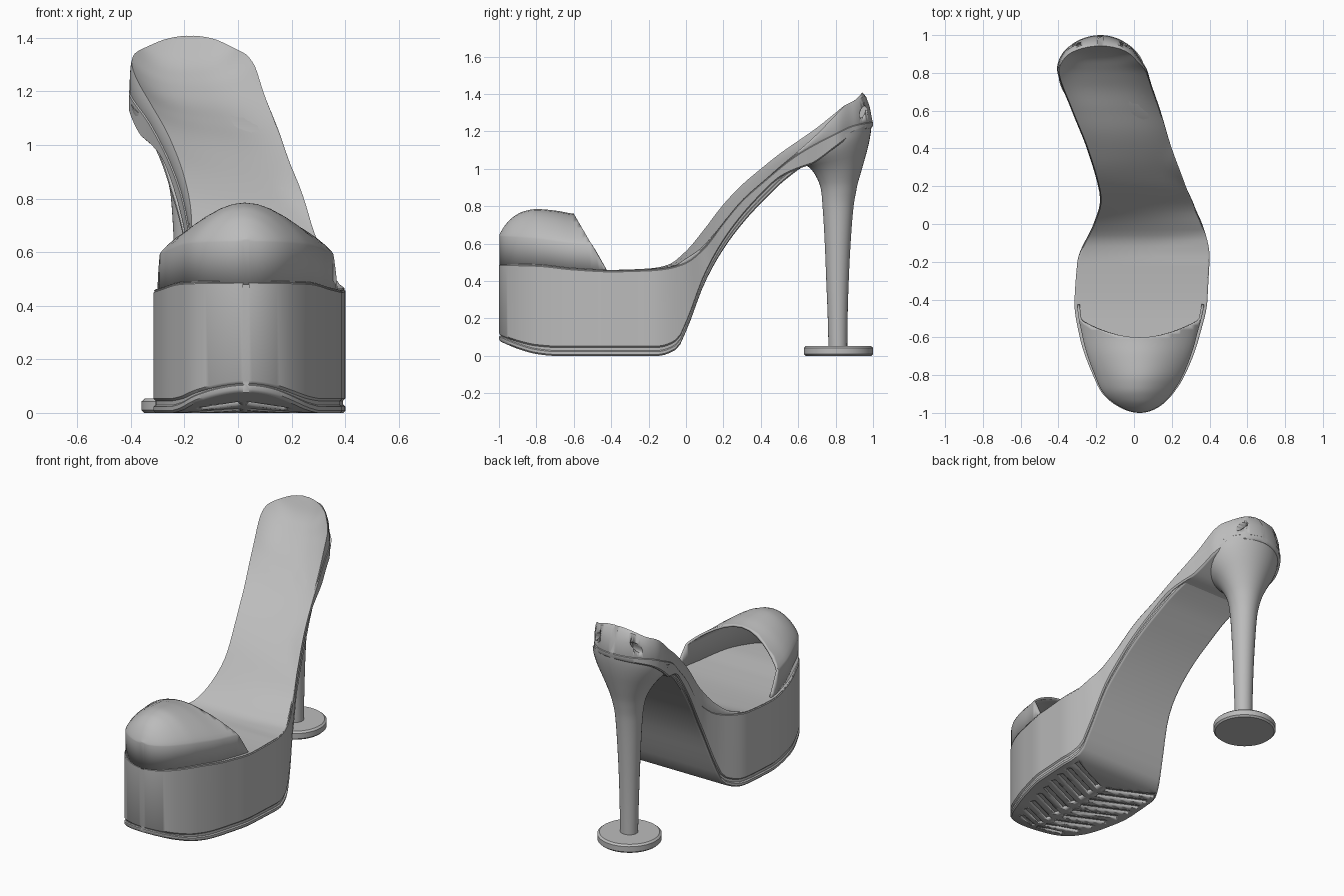
import bpy, bmesh, math
from mathutils import Vector, Matrix

if "Cube" in bpy.data.objects:
    bpy.data.objects.remove(bpy.data.objects["Cube"])

grey = bpy.data.materials.new("plain grey")
grey.use_nodes = True
tint = (0.5, 0.5, 0.5, 1)
grey.diffuse_color = tint
grey.node_tree.nodes["Principled BSDF"].inputs["Base Color"].default_value = tint


def curve(*pts):
    """Smooth profile through (y, value) points, without overshoot."""
    xs, vs = zip(*pts)
    d = [(vs[i + 1] - vs[i]) / (xs[i + 1] - xs[i]) for i in range(len(xs) - 1)]
    m = [d[0]] + [2 * a * b / (a + b) if a * b > 0 else 0 for a, b in zip(d, d[1:])] + [d[-1]]

    def f(x, u=0):
        x = min(max(x, xs[0]), xs[-1])
        i = max(k for k in range(len(d)) if xs[k] <= x)
        h = xs[i + 1] - xs[i]
        t = (x - xs[i]) / h
        return ((1 + 2 * t) * (1 - t) ** 2 * vs[i] + t * (1 - t) ** 2 * h * m[i]
                + t * t * (3 - 2 * t) * vs[i + 1] + t * t * (t - 1) * h * m[i + 1])
    return f


def finish(name, bm, angle=38):
    bmesh.ops.recalc_face_normals(bm, faces=bm.faces[:])
    me = bpy.data.meshes.new(name)
    bm.to_mesh(me)
    bm.free()
    me.materials.append(grey)
    ob = bpy.data.objects.new(name, me)
    bpy.context.collection.objects.link(ob)
    bpy.ops.object.select_all(action='DESELECT')
    ob.select_set(True)
    bpy.context.view_layer.objects.active = ob
    bpy.ops.object.shade_smooth_by_angle(angle=math.radians(angle))
    return ob


def loft(bm, rings, closed=True):
    rows = [[bm.verts.new(p) for p in r] for r in rings]
    n = len(rows[0])
    for a, b in zip(rows, rows[1:]):
        for j in range(n if closed else n - 1):
            k = (j + 1) % n
            bm.faces.new((a[j], a[k], b[k], b[j]))
    bm.faces.new(rows[0])
    if closed:
        bm.faces.new(rows[-1])


def cut(ob, cutter):
    cutter.hide_render = True
    cutter.hide_set(True)
    cutter.display_type = 'WIRE'
    mod = ob.modifiers.new("cut", 'BOOLEAN')
    mod.object = cutter
    mod.solver = 'EXACT'


# Foot outline: centre line and half width; squared widths give round tips
centre = curve((-1, .03), (-.9, .02), (-.8, .026), (-.6, .029), (-.4, .037), (-.2, .05), (0, .073),
               (.1, .068), (.2, .042), (.4, -.025), (.6, -.095), (.8, -.165), (.9, -.183), (1, -.178))
width_squared = curve(*[(y, w * w) for y, w in (
    (-1, 0), (-.9, .185), (-.8, .243), (-.6, .316), (-.4, .352), (-.2, .35), (0, .288), (.1, .25),
    (.2, .232), (.4, .225), (.6, .235), (.8, .24), (.9, .198), (.965, .128), (1, 0))])


def half_width(y):
    return math.sqrt(max(width_squared(y), 0))


COUNT = 110
YS = [-math.cos(math.pi * k / COUNT) for k in range(1, COUNT)]
LOOP = ([Vector((centre(y) - half_width(y), y)) for y in YS]
        + [Vector((centre(y) + half_width(y), y)) for y in reversed(YS)])


def edges(inset):
    """Outline moved inward; returns matching pairs of side points."""
    n, pts = len(LOOP), []
    for i, p in enumerate(LOOP):
        t = (LOOP[(i + 1) % n] - LOOP[i - 1]).normalized()
        d = inset(p.y) if callable(inset) else inset
        pts.append(p + Vector((t.y, -t.x)) * d)
    h = n // 2
    return list(zip(pts[:h], reversed(pts[h:])))


US = [(1 - math.cos(math.pi * k / 16)) / 2 for k in range(1, 16)]


def slab(name, wall, dip=lambda y: 0, y_end=2):
    """Foot-shaped layer; wall lists (inset, height) from bottom to top."""
    sides = [(edges(i), z) for i, z in wall]
    rings = []
    for k, y in enumerate(YS):
        if y > y_end:
            break
        right = [(*e[k][0], z(e[k][0].y, 0)) for e, z in sides]
        left = [(*e[k][1], z(e[k][1].y, 1)) for e, z in sides]

        def across(e, z, drop):
            pts = [(e[k][0].lerp(e[k][1], u), u) for u in US]
            return [(*p, z(p.y, u) - drop(p.y) * (1 - abs(2 * u - 1) ** 3)) for p, u in pts]
        top = across(*sides[-1], dip)
        bottom = across(*sides[0], lambda y: 0)
        rings.append(right + top + left[::-1] + bottom[::-1])
    bm = bmesh.new()
    loft(bm, rings)
    return finish(name, bm)


# Side profiles
base = curve((-1, .08), (-.9, .038), (-.8, .01), (-.7, 0), (-.15, 0), (-.05, .035), (0, .13),
             (.1, .39), (.2, .57), (.3, .705), (.4, .815), (.5, .91), (.6, .98),
             (.7, 1.04), (.8, 1.115), (.9, 1.185), (1, 1.222))
seam = curve((-1, .49), (-.8, .485), (-.6, .465), (-.4, .455), (-.2, .46), (-.1, .47), (0, .5),
             (.1, .58), (.2, .71), (.3, .83), (.4, .92), (.6, 1.08), (.8, 1.19), (.9, 1.235), (1, 1.255))
high_rim = curve((-1, .494), (-.6, .469), (-.4, .46), (-.2, .467), (-.1, .485), (0, .56), (.1, .68),
                 (.2, .81), (.3, .915), (.4, 1.0), (.5, 1.08), (.6, 1.15), (.7, 1.22), (.8, 1.3),
                 (.85, 1.34), (.9, 1.365), (.945, 1.41))
tilt_down = curve((-.2, 0), (0, .04), (.1, .085), (.25, .1), (.4, .08), (.6, .055), (.72, .03), (.85, 0))
cup = curve((-.1, 0), (.2, .004), (.4, .01), (.6, .035), (.75, .065), (.84, .075), (.945, 0))
lean = curve((-1, .008), (.75, .006), (.9, .025), (1, .057))
gap = curve((-1, .032), (-.7, .045), (.45, .045), (.68, 0))
sole_rise = curve((.45, 0), (.68, .022))
sole_in = curve((.4, 0), (.68, .02))


def up(f, d):
    return lambda y, u=0: f(y) + d


def rim(y, u=0):
    return max(high_rim(y) - tilt_down(y) * u, seam(y) + .004)


def wall_height(t):
    return lambda y, u: seam(y) * (1 - t) + rim(y, u) * t


def sole_z(d):
    return lambda y, u=0: base(y) + sole_rise(y) + d


# Platform, footbed and sole layers
slab("platform_body", [(.008, lambda y, u: base(y) + gap(y)), (0, lambda y, u: base(y) + gap(y) + .008),
                       (0, up(seam, -.006)), (.006, seam)])
footbed = slab("footbed", [(.006, up(seam, -.01)), (.003, up(seam, .002)),
                           (lambda y: lean(y) * .3, wall_height(.5)),
                           (lambda y: lean(y) * .65, wall_height(.85)), (lean, rim)], cup)
slab("midsole", [(up(sole_in, .008), sole_z(.015)), (up(sole_in, .008), sole_z(.05))], y_end=.7)
sole = slab("sole", [(up(sole_in, .008), sole_z(0)), (sole_in, sole_z(.008)), (sole_in, sole_z(.023)),
                     (up(sole_in, .006), sole_z(.029))], y_end=.7)

# Chevron tread slots
bm = bmesh.new()
for row in range(9):
    y = -.9 + row * .08
    half = half_width(y)
    for s in (-1, 1):
        yc = y + half * .22
        place = Matrix.Translation((centre(y) + s * half * .47, yc, base(yc) - .004))
        bmesh.ops.create_cube(bm, size=1, matrix=place @ Matrix.Rotation(s * math.radians(25), 4, 'Z')
                              @ Matrix.Diagonal((half * .86, .034, .044, 1)))
cut(sole, finish("tread_cutter", bm))

# Small strap holes on both sides of the heel cup
bm = bmesh.new()
for x in (-.325, -.035):
    bmesh.ops.create_cone(bm, cap_ends=True, segments=20, radius1=1, radius2=1, depth=1,
                          matrix=Matrix.Translation((x, .945, 1.305)) @ Matrix.Rotation(-.35, 4, 'X')
                          @ Matrix.Diagonal((.09, .013, .034, 1)) @ Matrix.Rotation(math.pi / 2, 4, 'Y'))
cut(footbed, finish("strap_hole_cutter", bm))

# Toe cap: domed loft, sliced along a slanted opening
crease = curve((-1, .64), (-.8, .625), (-.6, .6), (-.3, .58))
crown = curve((-1, .645), (-.97, .695), (-.93, .738), (-.87, .772), (-.8, .785), (-.7, .777), (-.6, .76), (-.3, .74))
rings = []
for p, q in edges(curve((-1, .002), (-.6, .015))):
    if p.y > -.3:
        break
    dome = []
    for u in [0] + US + [1]:
        c = p.lerp(q, u)
        dome.append((*c, crease(c.y) + (crown(c.y) - crease(c.y)) * abs(math.sin(math.pi * u)) ** .76))
    rings.append([(*p, seam(p.y) - .01)] + dome + [(*q, seam(q.y) - .01)])
bm = bmesh.new()
loft(bm, rings, closed=False)
bmesh.ops.bisect_plane(bm, geom=bm.verts[:] + bm.edges[:] + bm.faces[:], plane_co=(0, -.6, .76),
                       plane_no=(0, .31, .18), clear_outer=True)
toe = finish("toe_cap", bm, 45)
shell = toe.modifiers.new("shell", 'SOLIDIFY')
shell.thickness = .014
shell.offset = -1

# Heel: rings of height, centre y, half depth, half width, tilt
HEEL = [(.04, .812, .05, .052, 0), (.2, .811, .053, .055, 0), (.4, .81, .06, .06, 0), (.6, .811, .069, .068, 0),
        (.8, .813, .083, .08, 0), (.9, .817, .097, .1, .02), (.97, .815, .12, .13, .08),
        (1.03, .81, .147, .165, .18), (1.08, .802, .175, .2, .3), (1.13, .795, .195, .225, .4),
        (1.16, .793, .199, .23, .42)]
fine = [curve(*[(h[0], h[c]) for h in HEEL]) for c in range(1, 5)]
rings = []
for k in range(41):
    z = .04 + 1.12 * (k / 40) ** .8
    cy, ry, rx, tilt = (f(z) for f in fine)
    ring = []
    for j in range(40):
        a = math.tau * j / 40
        dy = ry * math.sin(a)
        ring.append((-.17 + rx * math.cos(a), cy + dy, z + tilt * dy))
    rings.append(ring)
bm = bmesh.new()
loft(bm, rings)
finish("heel", bm)

# Round foot under the heel
bm = bmesh.new()
loft(bm, [[(-.175 + r * math.cos(math.tau * j / 64), .815 + r * math.sin(math.tau * j / 64), z)
           for j in range(64)] for r, z in ((.175, 0), (.185, .01), (.185, .043), (.173, .053))])
finish("heel_foot", bm)
